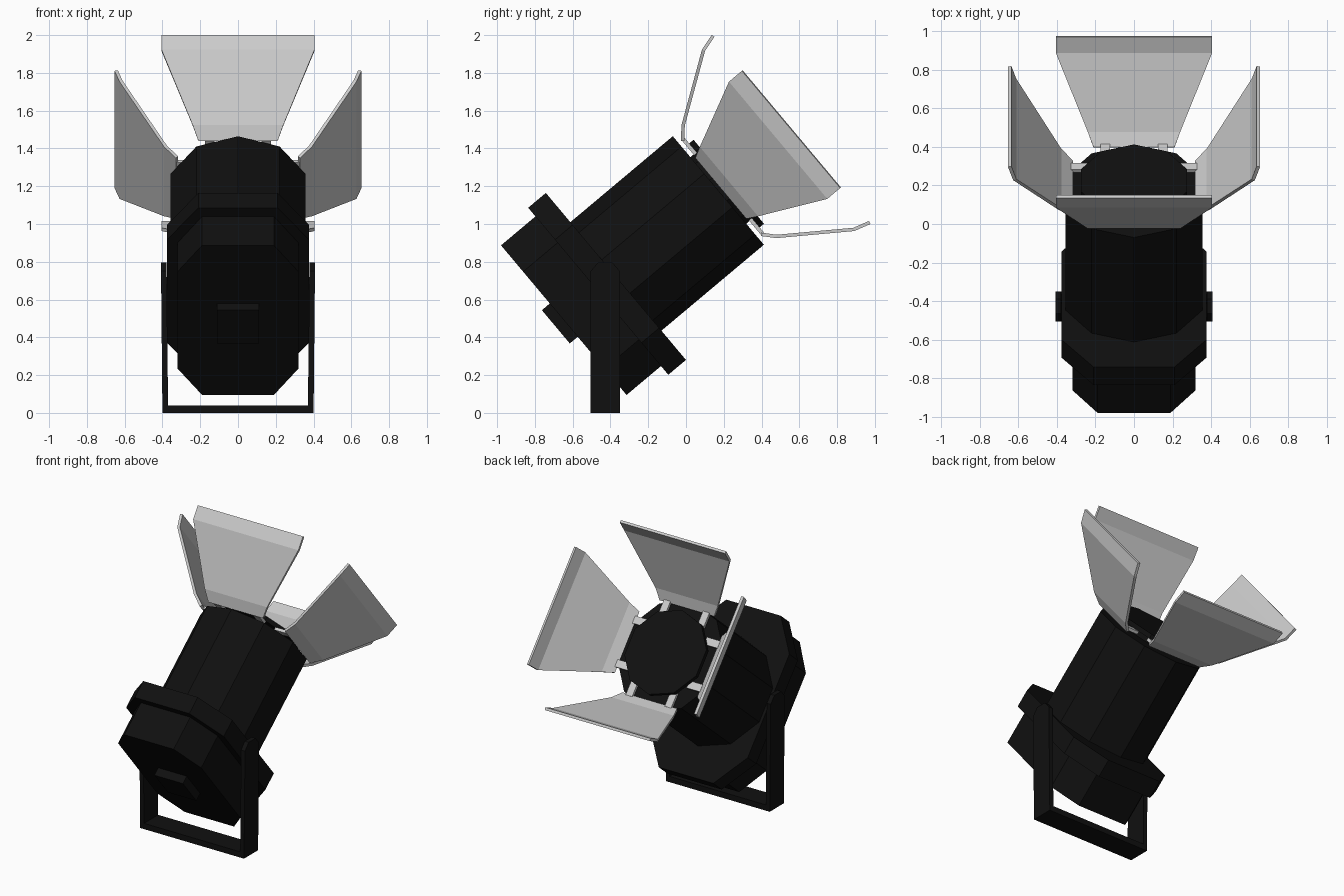
import bpy
from math import sin, cos, pi, radians
from mathutils import Matrix

cube = bpy.data.objects.get("Cube")
if cube:
    bpy.data.objects.remove(cube)


def material(name, value):
    mat = bpy.data.materials.new(name)
    color = (value, value, value, 1)
    mat.diffuse_color = color
    mat.use_nodes = True
    mat.node_tree.nodes["Principled BSDF"].inputs["Base Color"].default_value = color
    return mat


BLACK = material("black", 0.005)
GREY = material("light grey", 0.6)

# Lamp frame: local y runs along the beam, tilted up by 40 degrees
TILT = radians(40)
LAMP = Matrix.Rotation(TILT, 4, 'X') @ Matrix.Translation((0, 0, 0.792))


def mesh_object(name, verts, faces, mat, matrix):
    mesh = bpy.data.meshes.new(name)
    mesh.from_pydata(verts, [], faces)
    mesh.materials.append(mat)
    obj = bpy.data.objects.new(name, mesh)
    obj.matrix_world = matrix
    bpy.context.collection.objects.link(obj)
    return obj


def prism(name, outline, start, end, mat=BLACK, matrix=LAMP):
    """Extrude an (x, z) outline along y; outline runs counter-clockwise."""
    n = len(outline)
    verts = [(x, y, z) for y in (start, end) for x, z in outline]
    faces = [tuple(range(n)), tuple(reversed(range(n, 2 * n)))]
    faces += [(i, i + n, (i + 1) % n + n, (i + 1) % n) for i in range(n)]
    return mesh_object(name, verts, faces, mat, matrix)


def octagon(w, h, flat_w, flat_h):
    return [(w, -flat_h), (w, flat_h), (flat_w, h), (-flat_w, h),
            (-w, flat_h), (-w, -flat_h), (-flat_w, -h), (flat_w, -h)]


def rectangle(x0, x1, z0, z1):
    return [(x0, z0), (x1, z0), (x1, z1), (x0, z1)]


def polygon(radius, sides):
    angles = [pi / 2 + 2 * pi * i / sides for i in range(sides)]
    return [(radius * cos(a), radius * sin(a)) for a in angles]


# Housing, flange and rear cap
prism("rear_housing", octagon(0.32, 0.517, 0.19, 0.335), -0.18, 0.07)
prism("housing_flange", octagon(0.376, 0.577, 0.21, 0.356), 0.058, 0.18)
prism("rear_cap", rectangle(-0.11, 0.11, -0.115, 0.115), -0.235, -0.17)

# Barrel with lens
prism("barrel", polygon(0.375, 10), 0.17, 0.888)
prism("lens_neck", polygon(0.23, 10), 0.88, 0.94)
prism("lens_disc", polygon(0.29, 10), 0.93, 0.96)

# Four folded barn doors, each held by two small tabs
DOOR = [(0.21, 0.912, 0.323), (0.24, 0.967, 0.384),
        (0.405, 1.305, 0.619), (0.405, 1.393, 0.645)]
for i, side in enumerate(("top", "left", "bottom", "right")):
    turn = LAMP @ Matrix.Rotation(i * pi / 2, 4, 'Y')
    verts = [(sign * w, y, r) for w, y, r in DOOR for sign in (-1, 1)]
    faces = [(k, k + 1, k + 3, k + 2) for k in (0, 2, 4)]
    door = mesh_object(side + "_barn_door", verts, faces, GREY, turn)
    solid = door.modifiers.new("thickness", 'SOLIDIFY')
    solid.thickness = 0.018
    solid.offset = 0
    for x in (-0.15, 0.15):
        prism(side + "_door_tab", rectangle(x - 0.025, x + 0.025, 0.225, 0.328),
              0.91, 0.93, GREY, turn)

# Yoke: floor bar and two upright arms with clipped tops
WORLD = Matrix.Identity(4)
prism("yoke_base", rectangle(-0.4, 0.4, 0, 0.04), -0.505, -0.35, BLACK, WORLD)
ARM = [(-0.505, 0), (-0.35, 0), (-0.35, 0.75), (-0.39, 0.797),
       (-0.465, 0.797), (-0.505, 0.75)]
for side, sign in (("left", 1), ("right", -1)):
    verts = [(sign * (x + 0.008 * z / 0.8), y, z) for x in (0.37, 0.4) for y, z in ARM]
    n = len(ARM)
    faces = [tuple(reversed(range(n))), tuple(range(n, 2 * n))]
    faces += [(k, (k + 1) % n, (k + 1) % n + n, k + n) for k in range(n)]
    if sign < 0:
        faces = [f[::-1] for f in faces]
    mesh_object(side + "_yoke_arm", verts, faces, BLACK, WORLD)
